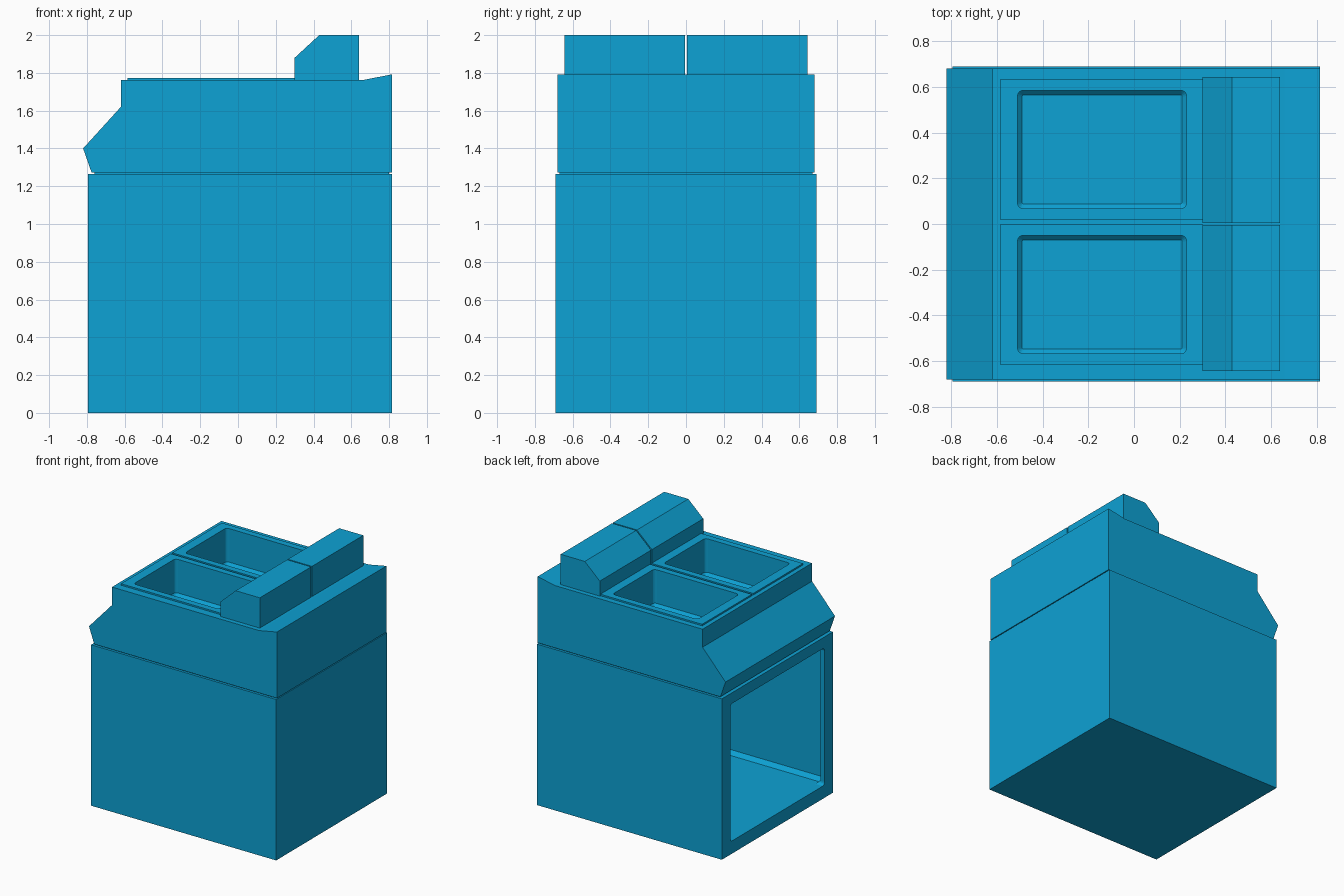
import bpy
import bmesh

if "Cube" in bpy.data.objects:
    bpy.data.objects.remove(bpy.data.objects["Cube"], do_unlink=True)

blue = bpy.data.materials.new("bright blue")
blue.use_nodes = True
colour = (0.004, 0.36, 0.66, 1)
blue.diffuse_color = colour
blue.node_tree.nodes["Principled BSDF"].inputs["Base Color"].default_value = colour


def make_object(name, bm):
    bmesh.ops.recalc_face_normals(bm, faces=bm.faces)
    mesh = bpy.data.meshes.new(name)
    bm.to_mesh(mesh)
    bm.free()
    mesh.materials.append(blue)
    obj = bpy.data.objects.new(name, mesh)
    bpy.context.collection.objects.link(obj)
    return obj


def box(name, x, y, z, axis=None, radius=0.0, floor_chamfer=0.0):
    """Box from ranges; edges along one axis may be rounded, floor edges chamfered."""
    bm = bmesh.new()
    bmesh.ops.create_cube(bm, size=1)
    for v in bm.verts:
        for i, (low, high) in enumerate((x, y, z)):
            v.co[i] = low if v.co[i] < 0 else high
    if radius:
        edges = [e for e in bm.edges
                 if abs(e.verts[0].co[axis] - e.verts[1].co[axis]) > 1e-5]
        bmesh.ops.bevel(bm, geom=edges, offset=radius, segments=4,
                        profile=0.5, affect="EDGES")
    if floor_chamfer:
        edges = [e for e in bm.edges
                 if all(abs(v.co.z - z[0]) < 1e-5 for v in e.verts)]
        bmesh.ops.bevel(bm, geom=edges, offset=floor_chamfer, segments=1,
                        affect="EDGES")
    return make_object(name, bm)


def extrude_profile(name, points, y0, y1):
    bm = bmesh.new()
    face = bm.faces.new([bm.verts.new((x, y0, z)) for x, z in points])
    result = bmesh.ops.extrude_face_region(bm, geom=[face])
    for v in result["geom"]:
        if isinstance(v, bmesh.types.BMVert):
            v.co.y = y1
    return make_object(name, bm)


def cut(obj, cutter):
    """Subtract the cutter and discard it."""
    mod = obj.modifiers.new("cut", "BOOLEAN")
    mod.operation = "DIFFERENCE"
    mod.solver = "EXACT"
    mod.object = cutter
    bpy.context.view_layer.update()
    graph = bpy.context.evaluated_depsgraph_get()
    mesh = bpy.data.meshes.new_from_object(obj.evaluated_get(graph))
    obj.modifiers.clear()
    obj.data = mesh
    bpy.data.objects.remove(cutter, do_unlink=True)


# Base cabinet with an open front and a hollow inside
cabinet = box("base_cabinet", (-0.795, 0.815), (-0.69, 0.69), (0, 1.265))
cut(cabinet, box("cabinet_hollow", (-0.76, 0.77), (-0.64, 0.64), (0.1, 1.22),
                 floor_chamfer=0.03))
cut(cabinet, box("cabinet_opening", (-0.9, -0.7), (-0.585, 0.585), (0.1, 1.18),
                 axis=0, radius=0.025))

# Upper body with a sloping control panel and a raised rear edge
upper = extrude_profile("upper_body", [
    (-0.775, 1.272), (-0.82, 1.40), (-0.62, 1.62), (-0.62, 1.762),
    (0.66, 1.762), (0.815, 1.792), (0.815, 1.272)], -0.68, 0.68)

# Recessed seam between the two bodies
box("body_seam", (-0.76, 0.80), (-0.67, 0.67), (1.26, 1.275))

# Two frying wells, each with a raised rim and a flue behind it
flue_profile = [(0.30, 1.755), (0.30, 1.88), (0.43, 2.0), (0.64, 2.0), (0.64, 1.755)]
for side, sign, y0, y1 in (("left", 1, 0.068, 0.585), ("right", -1, -0.568, -0.05)):
    def well(name):
        return box(name, (-0.51, 0.23), (y0, y1), (1.49, 1.9),
                   axis=2, radius=0.025, floor_chamfer=0.02)

    rim = box("well_rim_" + side, (-0.585, 0.30), (y0 - 0.05, y1 + 0.05),
              (1.755, 1.774))
    cut(upper, well("well_cutter"))
    cut(rim, well("rim_cutter"))
    extrude_profile("flue_" + side, flue_profile, sign * 0.005, sign * 0.643)
